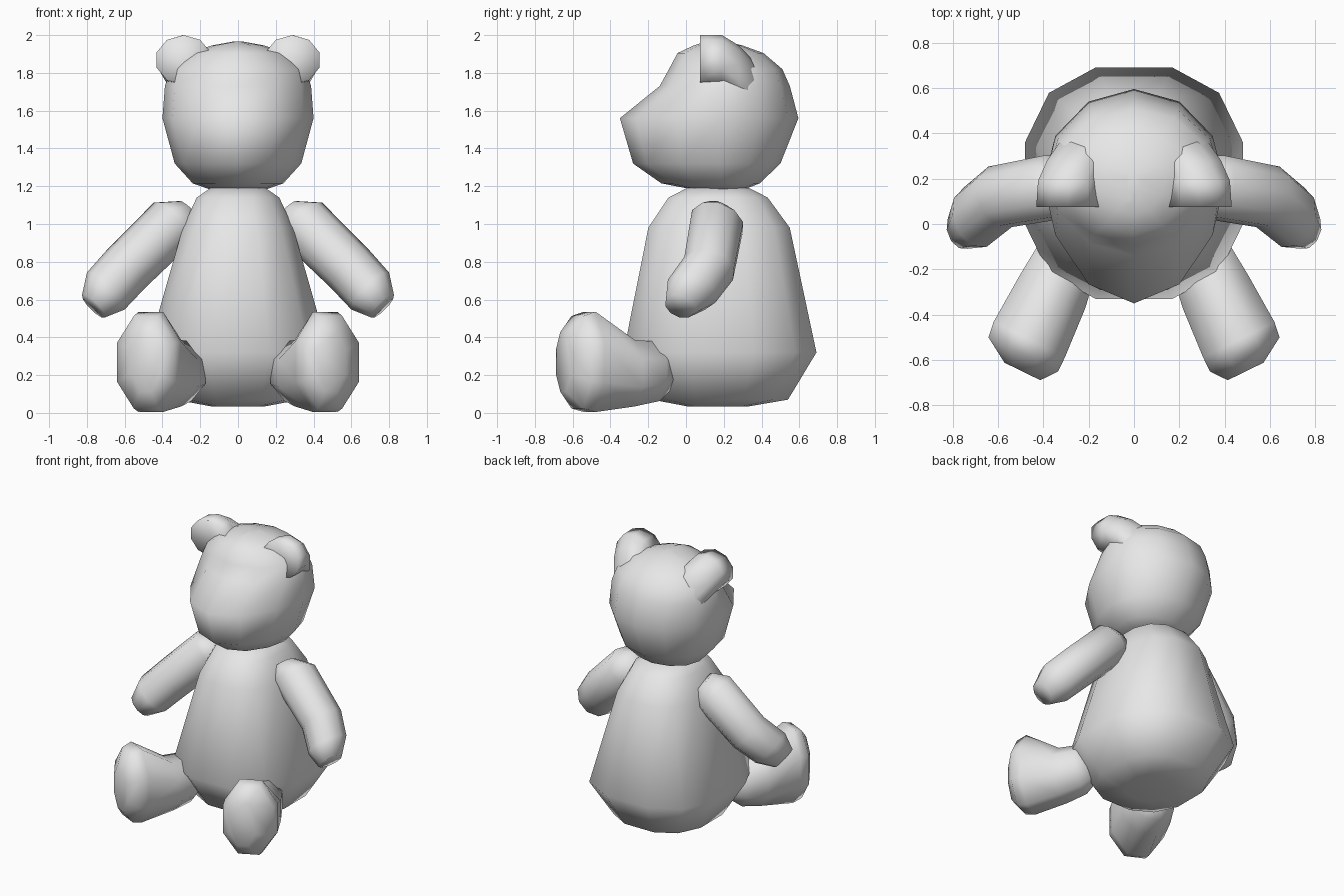
import bpy, bmesh, math
from mathutils import Vector

cube = bpy.data.objects.get("Cube")
if cube:
    bpy.data.objects.remove(cube)

grey = bpy.data.materials.new("plush grey")
grey.use_nodes = True
COLOUR = (0.8, 0.8, 0.8, 1)
grey.diffuse_color = COLOUR
grey.node_tree.nodes["Principled BSDF"].inputs["Base Color"].default_value = COLOUR

X, Y, Z = Vector((1, 0, 0)), Vector((0, 1, 0)), Vector((0, 0, 1))


def ellipse(centre, u, v, ru, rv, sides, phase=0.0, power=1.0):
    """Ring spanned by directions u and v; a power under 1 makes it squarer."""
    ring = []
    for i in range(sides):
        a = math.tau * (i + phase) / sides
        c, s = (math.copysign(abs(t) ** power, t) for t in (math.cos(a), math.sin(a)))
        ring.append(Vector(centre) + u * ru * c + v * rv * s)
    return ring


def loft(name, rings, side=1, dent=None):
    """Skin a list of rings; side=-1 mirrors in x; dent hollows the first cap."""
    bm = bmesh.new()
    rows = [[bm.verts.new((p.x * side, p.y, p.z)) for p in r] for r in rings]
    n = len(rows[0])
    for a, b in zip(rows, rows[1:]):
        for i in range(n):
            j = (i + 1) % n
            bm.faces.new((a[i], a[j], b[j], b[i]))
    bm.faces.new(rows[-1])
    if dent:
        tip = bm.verts.new((dent[0] * side, dent[1], dent[2]))
        for i in range(n):
            bm.faces.new((rows[0][i], rows[0][(i + 1) % n], tip))
    else:
        bm.faces.new(rows[0])
    bmesh.ops.recalc_face_normals(bm, faces=bm.faces)
    mesh = bpy.data.meshes.new(name)
    bm.to_mesh(mesh)
    bm.free()
    mesh.materials.append(grey)
    obj = bpy.data.objects.new(name, mesh)
    bpy.context.collection.objects.link(obj)
    for poly in mesh.polygons:
        poly.use_smooth = True


# Body: height, centre y, half width, half depth
body = [(0.035, 0.17, 0.15, 0.17), (0.07, 0.18, 0.34, 0.37),
        (0.32, 0.18, 0.495, 0.525), (0.98, 0.175, 0.30, 0.385),
        (1.14, 0.17, 0.225, 0.27), (1.19, 0.17, 0.15, 0.17)]
loft("body", [ellipse((0, y, z), X, Y, rx, ry, 12, 0.5, 0.8) for z, y, rx, ry in body])

# Head: height, half width, front y, back y; the front half tapers to a snout
head = [(1.18, 0.14, 0.05, 0.30), (1.215, 0.24, -0.13, 0.39),
        (1.32, 0.335, -0.28, 0.50), (1.56, 0.40, -0.35, 0.595),
        (1.73, 0.387, -0.14, 0.55), (1.82, 0.355, -0.09, 0.51),
        (1.905, 0.25, -0.045, 0.41), (1.945, 0.14, 0.04, 0.30),
        (1.965, 0.03, 0.1, 0.22)]
head_rings = []
for z, rx, front, back in head:
    ring = ellipse((0, 0, z), X, Y, rx, 1, 12)
    mid = min(0.2, (front + back) / 2 + 0.06)
    for p in ring:
        if p.y > 0:
            p.y = mid + (back - mid) * p.y
        else:
            p.y = mid - (mid - front) * abs(p.y) ** 1.2
    head_rings.append(ring)
loft("head", head_rings)

# Ears: centre, half width, half height; the back rings sink into the head
ear = [((0.288, 0.075, 1.868), 0.15, 0.132), ((0.29, 0.19, 1.865), 0.14, 0.135),
       ((0.255, 0.28, 1.80), 0.135, 0.145), ((0.19, 0.38, 1.70), 0.13, 0.14)]
# Arms: centre, radius
arm = [((0.26, 0.165, 1.065), 0.08), ((0.34, 0.165, 1.01), 0.148),
       ((0.59, 0.12, 0.765), 0.143), ((0.70, 0.03, 0.645), 0.14),
       ((0.765, -0.03, 0.565), 0.085)]
arm_dir = (Vector(arm[-1][0]) - Vector(arm[0][0])).normalized()
arm_u = arm_dir.cross(Z).normalized()
arm_v = arm_u.cross(arm_dir)
# Legs: centre, half width, half height
leg = [((0.265, -0.10, 0.22), 0.09, 0.11), ((0.30, -0.165, 0.22), 0.155, 0.17),
       ((0.36, -0.30, 0.21), 0.175, 0.19), ((0.462, -0.51, 0.27), 0.19, 0.287),
       ((0.488, -0.575, 0.268), 0.185, 0.265), ((0.492, -0.65, 0.27), 0.095, 0.17)]
leg_u = Vector((0.9, 0.44, 0)).normalized()

for label, side in (("left", 1), ("right", -1)):
    loft(label + "_ear", [ellipse(c, X, Z, w, h, 10, 0.5) for c, w, h in ear],
         side, (0.28, 0.13, 1.85))
    loft(label + "_arm", [ellipse(c, arm_u, arm_v, r, r, 10) for c, r in arm], side)
    loft(label + "_leg", [ellipse(c, leg_u, Z, w, h, 8, 0.5) for c, w, h in leg], side)
